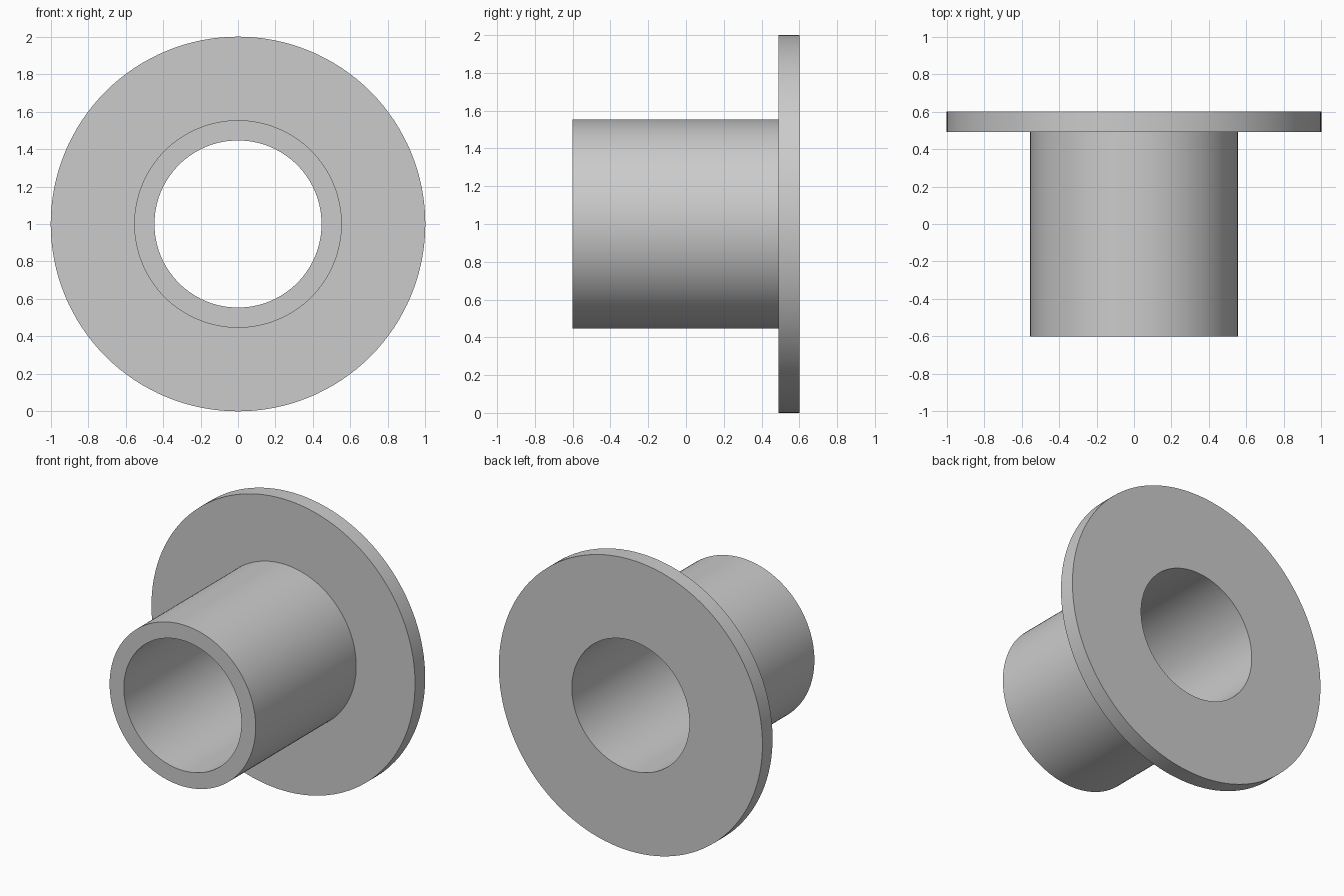
import bpy, bmesh, math
from mathutils import Matrix, Vector

cube = bpy.data.objects.get("Cube")
if cube:
    bpy.data.objects.remove(cube, do_unlink=True)

SEGMENTS = 128
BORE, TUBE, FLANGE = 0.446, 0.554, 1.0
FRONT, SHOULDER, BACK = -0.6, 0.49, 0.6

# Plain grey material
grey = bpy.data.materials.new("plain_grey")
grey.use_nodes = True
colour = (0.6, 0.6, 0.6, 1)
grey.diffuse_color = colour
grey.node_tree.nodes["Principled BSDF"].inputs["Base Color"].default_value = colour

# Closed half-section (radius, y) of the tube and its flange
section = [(BORE, FRONT), (TUBE, FRONT), (TUBE, SHOULDER),
           (FLANGE, SHOULDER), (FLANGE, BACK), (BORE, BACK)]

# Revolve the section around the y axis
bm = bmesh.new()
verts = [bm.verts.new((r, y, 0)) for r, y in section]
edges = [bm.edges.new((verts[i - 1], verts[i])) for i in range(len(verts))]
bmesh.ops.spin(bm, geom=verts + edges, cent=Vector(), axis=(0, 1, 0),
               angle=math.tau, steps=SEGMENTS, use_merge=True)
bmesh.ops.remove_doubles(bm, verts=bm.verts, dist=0.0001)
bmesh.ops.recalc_face_normals(bm, faces=bm.faces)

# Stand the flange on the ground
bmesh.ops.transform(bm, matrix=Matrix.Translation((0, 0, FLANGE)), verts=bm.verts)
mesh = bpy.data.meshes.new("flanged_bushing")
bm.to_mesh(mesh)
bm.free()
mesh.materials.append(grey)

bushing = bpy.data.objects.new("flanged_bushing", mesh)
bpy.context.collection.objects.link(bushing)
bpy.ops.object.select_all(action="DESELECT")
bushing.select_set(True)
bpy.context.view_layer.objects.active = bushing
bpy.ops.object.shade_smooth_by_angle(angle=math.radians(30))
